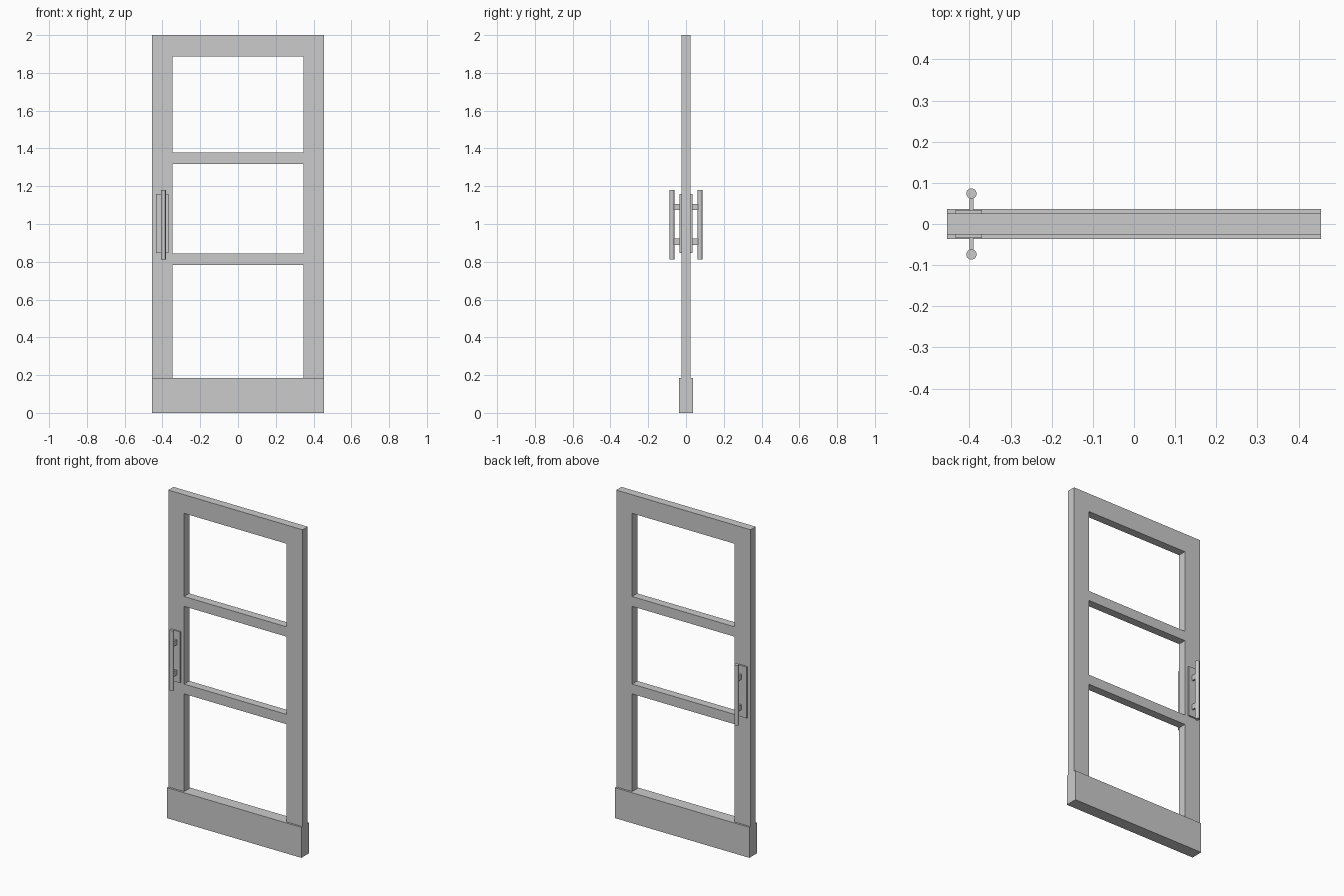
import bpy
import math

if "Cube" in bpy.data.objects:
    bpy.data.objects.remove(bpy.data.objects["Cube"])

HALF_W = 0.454      # half door width
INNER = 0.347       # half opening width
KICK_TOP = 0.186
THICK = 0.025       # half thickness of the frame


def box(name, x0, x1, y0, y1, z0, z1, bevel=0):
    bpy.ops.mesh.primitive_cube_add(
        size=1, location=((x0 + x1) / 2, (y0 + y1) / 2, (z0 + z1) / 2))
    ob = bpy.context.object
    ob.name = name
    ob.scale = (x1 - x0, y1 - y0, z1 - z0)
    bpy.ops.object.transform_apply(location=False, rotation=False, scale=True)
    if bevel:
        mod = ob.modifiers.new("rounded_edges", 'BEVEL')
        mod.width = bevel
        mod.segments = 2
    return ob


# Bottom kick rail, thicker than the frame
box("kick_rail", -HALF_W, HALF_W, -0.037, 0.037, 0, KICK_TOP)

# Upright stiles
box("left_stile", -HALF_W, -INNER, -THICK, THICK, KICK_TOP, 2)
box("right_stile", INNER, HALF_W, -THICK, THICK, KICK_TOP, 2)

# Cross rails between the stiles
for name, z0, z1 in (("top_rail", 1.886, 2.0),
                     ("upper_bar", 1.318, 1.378),
                     ("lower_bar", 0.783, 0.843)):
    box(name, -INNER, INNER, -THICK, THICK, z0, z1)

# Pull handle on both faces: back plate, two posts and a round grip
HX = -0.395
for side, s in (("front", -1), ("back", 1)):
    y0, y1 = sorted((s * THICK, s * 0.034))
    box(side + "_handle_plate", HX - 0.039, HX + 0.026, y0, y1, 0.846, 1.159)
    y0, y1 = sorted((s * 0.034, s * 0.072))
    for label, z in (("lower", 0.906), ("upper", 1.091)):
        box(f"{side}_handle_{label}_post", HX - 0.005, HX + 0.005,
            y0, y1, z - 0.016, z + 0.016)
    bpy.ops.mesh.primitive_cylinder_add(
        vertices=24, radius=0.0125, depth=0.368, location=(HX, s * 0.074, 0.996))
    grip = bpy.context.object
    grip.name = side + "_handle_grip"
    bpy.ops.object.shade_smooth_by_angle(angle=math.radians(30))
